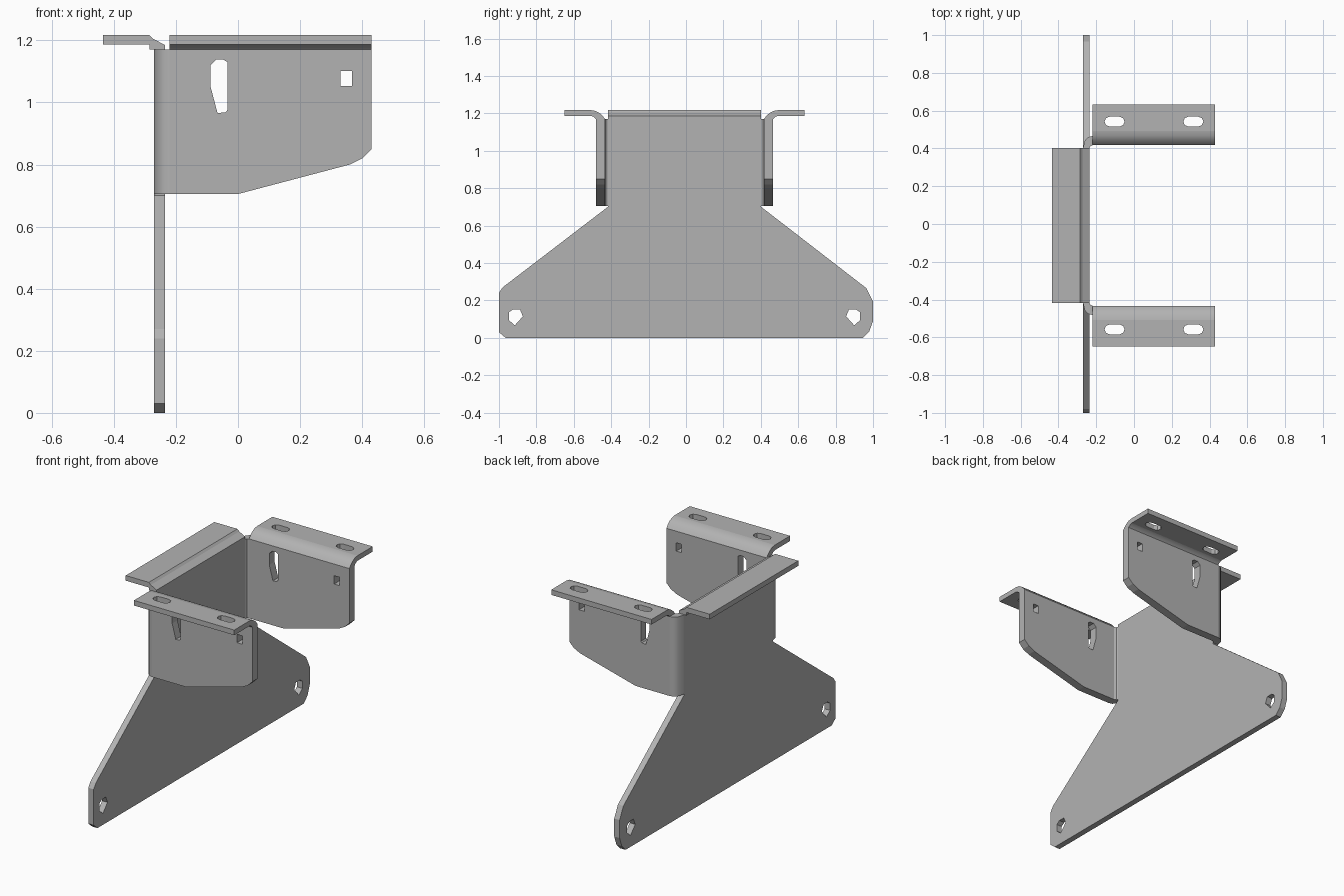
import bpy, bmesh, math

cube = bpy.data.objects.get("Cube")
if cube:
    bpy.data.objects.remove(cube, do_unlink=True)

steel = bpy.data.materials.new("grey_steel")
steel.use_nodes = True
GREY = (0.45, 0.45, 0.45, 1)
steel.diffuse_color = GREY
steel.node_tree.nodes["Principled BSDF"].inputs["Base Color"].default_value = GREY

MID = -0.008             # y of the folded parts' middle
TOP, UNDER = 1.217, 1.187    # faces of the level flanges
BEND = 1.17              # height where the folds start
FRONT, BACK = -0.235, -0.27  # faces of the main plate


def slab(name, loops, start, end, place, smooth=False):
    """Fill an outline (first loop) with holes (other loops) and thicken it."""
    bm = bmesh.new()
    edges = []
    for loop in loops:
        vs = [bm.verts.new(place(a, b, start)) for a, b in loop]
        edges += [bm.edges.new((v, vs[i - 1])) for i, v in enumerate(vs)]
    bmesh.ops.triangle_fill(bm, edges=edges, use_beauty=True)
    ext = bmesh.ops.extrude_face_region(bm, geom=bm.faces[:], use_keep_orig=True)
    shift = place(0, 0, end), place(0, 0, start)
    bmesh.ops.translate(bm, verts=[g for g in ext["geom"] if isinstance(g, bmesh.types.BMVert)],
                        vec=[p - q for p, q in zip(*shift)])
    bmesh.ops.recalc_face_normals(bm, faces=bm.faces[:])
    mesh = bpy.data.meshes.new(name)
    bm.to_mesh(mesh)
    bm.free()
    mesh.materials.append(steel)
    obj = bpy.data.objects.new(name, mesh)
    bpy.context.collection.objects.link(obj)
    if smooth:
        bpy.ops.object.select_all(action='DESELECT')
        obj.select_set(True)
        bpy.context.view_layer.objects.active = obj
        bpy.ops.object.shade_smooth_by_angle(angle=math.radians(40))
    return obj


def slot(cx, cy, half, r, steps=4):
    """Round-ended slot outline."""
    pts = []
    for s in (1, -1):
        for i in range(steps + 1):
            t = math.pi * (i / steps - 0.5)
            pts.append((cx + s * (half - r + r * math.cos(t)), cy + s * r * math.sin(t)))
    return pts


# Main plate with two bolt holes
outline = [(-.965, 0), (.945, 0), (.98, .035), (1, .09), (1, .195), (.965, .265),
           (.402, .7), (.402, BEND), (-.418, BEND), (-.418, .7), (-.98, .27),
           (-1, .24), (-1, .03)]
hole = [(-.947, .136), (-.925, .152), (-.888, .152), (-.872, .115), (-.915, .067), (-.947, .094)]
mirrored_hole = [(2 * MID - y, z) for y, z in hole]
slab("main_plate", [outline, hole, mirrored_hole], BACK, FRONT, lambda a, b, t: (t, a, b))

# Rear flange folded away from the top of the plate
fold = [(-.435, TOP), (-.285, TOP), (-.273, 1.205), (FRONT, 1.185), (FRONT, BEND),
        (-.285, BEND), (-.285, UNDER), (-.435, UNDER)]
slab("rear_flange", [fold], MID - .41, MID + .41, lambda a, b, t: (a, t, b))

# Side walls, their corner bends and their level flanges
wall = [(-.22, .705), (0, .705), (.36, .8), (.4, .82), (.43, .85), (.43, BEND), (-.22, BEND)]
keyhole = [(-.07, 1.138), (-.047, 1.138), (-.034, 1.13), (-.034, .976), (-.04, .968),
           (-.066, .966), (-.089, 1.053), (-.089, 1.12)]
window = [(.331, 1.053), (.367, 1.053), (.367, 1.102), (.331, 1.102)]
corner = [(FRONT, .41), (-.231, .42), (-.22, .425), (-.22, .474), (-.242, .468),
          (-.26, .45), (BACK, .41)]
lip = [(.425, BEND), (.437, 1.186), (.455, 1.202), (.475, 1.213), (.5, TOP),
       (.5, UNDER), (.485, 1.181), (.474, BEND)]
level = [(-.22, .5), (.43, .5), (.43, .641), (-.22, .641)]

for side, label in ((1, "back"), (-1, "front")):
    def y(h, side=side):
        return MID + side * h

    slab(label + "_wall", [wall, keyhole, window], .425, .474,
         lambda a, b, t: (a, y(t), b))
    slab(label + "_corner_bend", [corner], .705, BEND,
         lambda a, b, t: (a, y(b), t), smooth=True)
    slab(label + "_flange_bend", [lip], -.22, .43,
         lambda a, b, t: (t, y(a), b), smooth=True)
    slab(label + "_flange", [level, slot(-.103, .55, .053, .026), slot(.314, .55, .053, .026)],
         UNDER, TOP, lambda a, b, t: (a, y(b), t))
